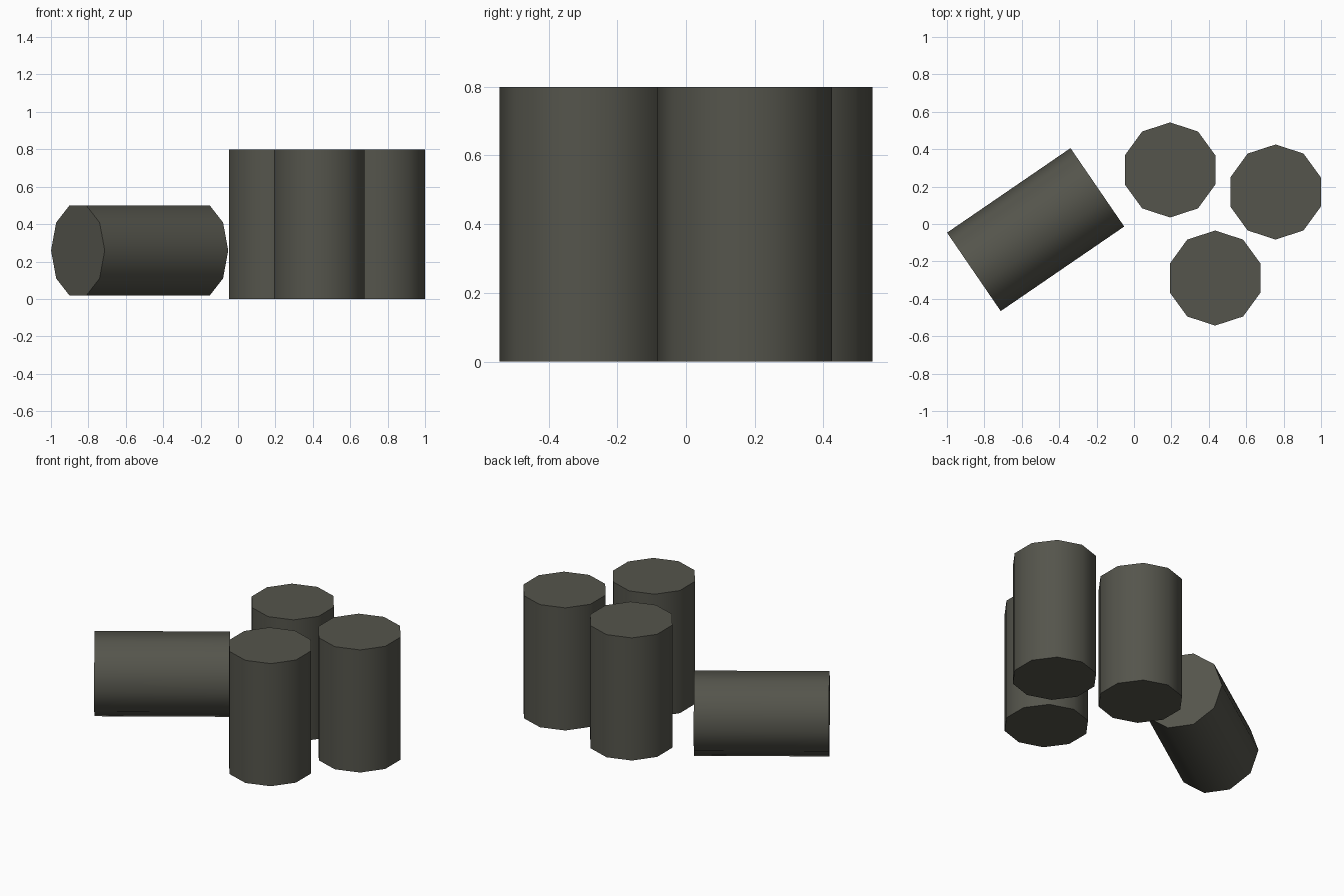
import bpy
from math import radians

if "Cube" in bpy.data.objects:
    bpy.data.objects.remove(bpy.data.objects["Cube"])

RADIUS, LENGTH, SIDES = 0.254, 0.8, 10

paint = bpy.data.materials.new("dull_olive_grey")
paint.diffuse_color = (0.09, 0.09, 0.072, 1)
paint.use_nodes = True
paint.node_tree.nodes["Principled BSDF"].inputs["Base Color"].default_value = paint.diffuse_color


def barrel(name, location, rotation=(0, 0, 0)):
    """Ten-sided closed barrel, smooth wall with sharp rims."""
    bpy.ops.mesh.primitive_cylinder_add(vertices=SIDES, radius=RADIUS, depth=LENGTH,
                                        location=location, rotation=rotation)
    obj = bpy.context.object
    obj.name = name
    obj.data.materials.append(paint)
    bpy.ops.object.shade_smooth_by_angle(angle=radians(50))
    return obj


# Three upright barrels
for name, x, y in (("back_barrel", 0.193, 0.289),
                   ("right_barrel", 0.757, 0.171),
                   ("front_barrel", 0.434, -0.289)):
    barrel(name, (x, y, LENGTH / 2))

# Barrel lying on its side
barrel("fallen_barrel", (-0.526, -0.03, 0.259), (0, radians(90), radians(34.4)))
